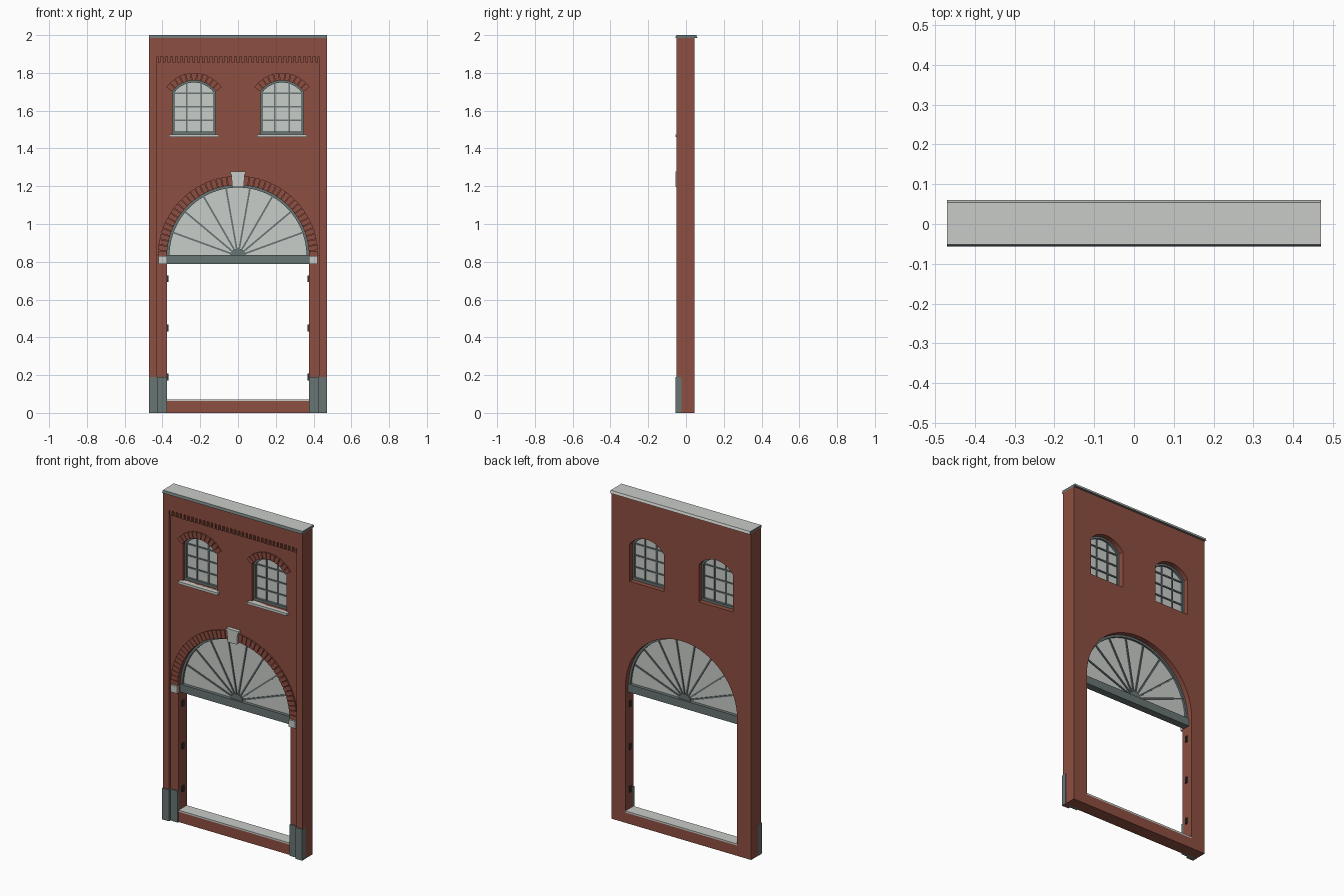
import bpy, bmesh
from math import sin, cos, asin, pi, radians

cube = bpy.data.objects.get("Cube")
if cube:
    bpy.data.objects.remove(cube, do_unlink=True)


def material(name, rgb):
    m = bpy.data.materials.new(name)
    m.use_nodes = True
    m.diffuse_color = (*rgb, 1)
    m.node_tree.nodes["Principled BSDF"].inputs["Base Color"].default_value = (*rgb, 1)
    return m


BRICK = material("red brick", (0.27, 0.077, 0.052))
STONE = material("pale stone", (0.58, 0.60, 0.57))
GLASS = material("pale glass", (0.58, 0.61, 0.58))
GREY = material("slate grey paint", (0.14, 0.18, 0.175))
IRON = material("dark iron", (0.03, 0.033, 0.033))


def prisms(name, outlines, y0, y1, mat):
    """One object made of (x, z) outlines, each extruded from y0 to y1."""
    bm = bmesh.new()
    for pts in outlines:
        face = bm.faces.new([bm.verts.new((x, y0, z)) for x, z in pts])
        out = bmesh.ops.extrude_face_region(bm, geom=[face])
        moved = [v for v in out["geom"] if isinstance(v, bmesh.types.BMVert)]
        bmesh.ops.translate(bm, verts=moved, vec=(0, y1 - y0, 0))
    bmesh.ops.recalc_face_normals(bm, faces=bm.faces)
    me = bpy.data.meshes.new(name)
    bm.to_mesh(me)
    bm.free()
    me.materials.append(mat)
    ob = bpy.data.objects.new(name, me)
    bpy.context.collection.objects.link(ob)
    return ob


def rect(x0, x1, z0, z1):
    return [(x0, z0), (x1, z0), (x1, z1), (x0, z1)]


def both(x0, x1, z0, z1):
    return [rect(x0, x1, z0, z1), rect(-x1, -x0, z0, z1)]


def arc(cx, cz, r, a0, a1, n):
    angles = [a0 + (a1 - a0) * i / n for i in range(n + 1)]
    return [(cx + r * cos(a), cz + r * sin(a)) for a in angles]


def sector(cx, cz, r0, r1, a0, a1, n=1):
    return arc(cx, cz, r1, a0, a1, n) + arc(cx, cz, r0, a1, a0, n)


def ring_of_bricks(cx, cz, r0, r1, a0, a1, count):
    step = (a1 - a0) / count
    return [sector(cx, cz, r0, r1, a0 + step * (i + 0.06), a0 + step * (i + 0.94))
            for i in range(count)]


FRONT, PANEL, BACK = -0.05, -0.033, 0.045     # main wall planes
W, H = 0.47, 1.985                            # wall half width and height
R, SPRING = 0.376, 0.83                       # great arch
WIN_X, WIN_W, WIN_Z, WIN_SPRING, WIN_TOP = 0.233, 0.115, 1.475, 1.70, 1.76
rise = WIN_TOP - WIN_SPRING
WIN_R = (WIN_W ** 2 + rise ** 2) / (2 * rise)
WIN_C = WIN_TOP - WIN_R
HALF = asin(WIN_W / WIN_R)


def window_outline(cx, inset=0.0):
    w, r = WIN_W - inset, WIN_R - inset
    half = asin(w / r)
    return ([(cx - w, WIN_Z + inset), (cx + w, WIN_Z + inset)]
            + arc(cx, WIN_C, r, pi / 2 - half, pi / 2 + half, 16))


# Wall with the gate and two windows cut through
wall = prisms("brick_wall", [rect(-W, W, 0, H)], PANEL, BACK, BRICK)
gate = [(-R, 0.062), (R, 0.062)] + arc(0, SPRING, R, 0, pi, 48)
cutter = prisms("opening_cutter",
                [gate, window_outline(-WIN_X), window_outline(WIN_X)], -0.2, 0.2, BRICK)
cutter.hide_render = True
cut = wall.modifiers.new("openings", "BOOLEAN")
cut.object, cut.operation, cut.solver = cutter, "DIFFERENCE", "EXACT"
cut_mesh = bpy.data.meshes.new_from_object(
    wall.evaluated_get(bpy.context.evaluated_depsgraph_get()))
wall.modifiers.clear()
wall.data = cut_mesh
bpy.data.objects.remove(cutter, do_unlink=True)

# Raised edge pilasters, frieze and dentil course
prisms("edge_pilasters", both(0.43, W, 0, H), FRONT, PANEL, BRICK)
prisms("frieze", [rect(-0.43, 0.43, 1.887, H)], FRONT, PANEL, BRICK)
prisms("dentil_ledge", [rect(-0.43, 0.43, 1.843, 1.856)], -0.038, PANEL, BRICK)
COUNT = 33
pitch = 0.86 / COUNT
prisms("dentils", [rect(x, x + pitch * 0.55, 1.856, 1.887) for x in
                   (-0.43 + pitch * (i + 0.22) for i in range(COUNT))],
       -0.047, PANEL, BRICK)

# Coping with narrowed top
coping = prisms("coping", [rect(-W, W, H, 2.0)], -0.057, 0.06, STONE)
for v in coping.data.vertices:
    if v.co.z > 1.99:
        v.co.y += 0.006 if v.co.y < 0 else -0.006
coping.data.materials.append(GREY)
for p in coping.data.polygons:
    p.material_index = 0 if p.normal.z > 0.5 or p.normal.y > 0.5 else 1

# Plinths at the foot of each pier
prisms("outer_plinths", both(0.425, W + 0.001, 0, 0.19), -0.056, -0.024, GREY)
prisms("inner_plinths", both(R, 0.425, 0, 0.19), -0.042, -0.024, GREY)

# Gate threshold, hinges, imposts and keystone
prisms("threshold", [rect(-R, R, 0.062, 0.072)], PANEL, BACK, STONE)
prisms("hinges", [q for z in (0.19, 0.45, 0.71)
                  for q in both(R - 0.007, R + 0.003, z - 0.018, z + 0.018)],
       -0.004, 0.012, IRON)
prisms("imposts", both(R, 0.42, 0.787, SPRING), -0.05, PANEL, STONE)
prisms("keystone", [[(-0.031, 1.196), (0.031, 1.196), (0.035, 1.262), (-0.035, 1.262)],
                    rect(-0.041, 0.041, 1.262, 1.277)], -0.056, PANEL, STONE)

# Brick arches over the gate and windows
prisms("gate_arch_bricks", ring_of_bricks(0, SPRING, R, 0.425, 0, pi, 44),
       -0.042, PANEL, BRICK)
for side, cx in (("left", WIN_X), ("right", -WIN_X)):
    prisms(side + "_window_arch_bricks",
           ring_of_bricks(cx, WIN_C, WIN_R, WIN_R + 0.04,
                          pi / 2 - HALF, pi / 2 + HALF, 11), -0.042, PANEL, BRICK)

# Fanlight: transom, pane, rim, hub and spokes
prisms("transom", [rect(-R, R, 0.787, 0.835)], -0.022, 0.022, GREY)
prisms("fanlight_pane", [arc(0, SPRING, R - 0.002, 0, pi, 48)], -0.002, 0.002, GLASS)
prisms("fanlight_rim", [sector(0, SPRING, R - 0.013, R, 0, pi, 48)], -0.014, 0.014, GREY)
prisms("fanlight_hub", [arc(0, SPRING, 0.04, 0, pi, 12)], -0.012, 0.012, GREY)
spokes = []
for i in range(1, 9):
    a = radians(20 * i)
    dx, dz, t = cos(a), sin(a), 0.0045
    spokes.append([(r * dx - s * t * dz, SPRING + r * dz + s * t * dx)
                   for r, s in ((0.03, -1), (R - 0.006, -1), (R - 0.006, 1), (0.03, 1))])
prisms("fanlight_spokes", spokes, -0.008, 0.008, GREY)

# Segment-headed windows: sill, pane, frame and glazing bars
for side, cx in (("left", WIN_X), ("right", -WIN_X)):
    prisms(side + "_window_sill", [rect(cx - 0.133, cx + 0.133, 1.46, WIN_Z)],
           -0.056, -0.012, STONE)
    prisms(side + "_window_pane", [window_outline(cx, 0.002)], -0.002, 0.002, GLASS)
    outer, inner = window_outline(cx), window_outline(cx, 0.011)
    n = len(outer)
    prisms(side + "_window_frame",
           [[outer[i], outer[(i + 1) % n], inner[(i + 1) % n], inner[i]] for i in range(n)],
           -0.014, 0.014, GREY)
    prisms(side + "_window_bottom_rail",
           [rect(cx - WIN_W, cx + WIN_W, WIN_Z, 1.49)], -0.016, 0.016, GREY)
    third = WIN_W / 3
    bars = [rect(cx + s * third - 0.004, cx + s * third + 0.004, WIN_Z + 0.005, 1.75)
            for s in (-1, 1)]
    bars += [rect(cx - WIN_W + 0.005, cx + WIN_W - 0.005, z - 0.004, z + 0.004)
             for z in (1.55, 1.622, 1.692)]
    prisms(side + "_window_bars", bars, -0.008, 0.008, GREY)
